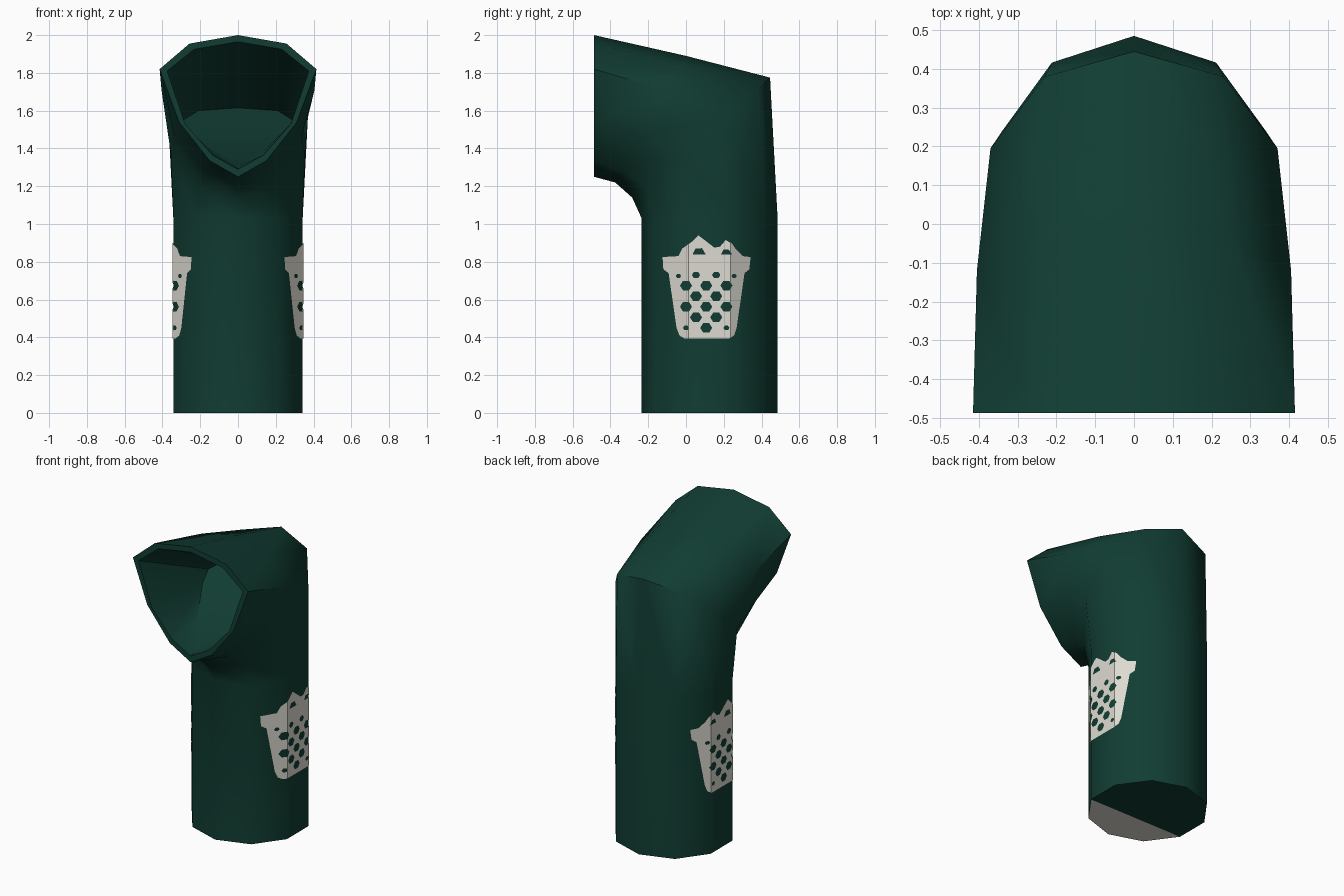
import bpy, bmesh, math
from mathutils import Vector

if "Cube" in bpy.data.objects:
    bpy.data.objects.remove(bpy.data.objects["Cube"])

R, CY = 0.36, 0.125          # shaft radius and its centre in y


def material(name, rgb):
    m = bpy.data.materials.new(name)
    m.diffuse_color = (*rgb, 1)
    m.use_nodes = True
    m.node_tree.nodes["Principled BSDF"].inputs["Base Color"].default_value = m.diffuse_color
    return m


green = material("dark green", (0.0055, 0.047, 0.033))
cream = material("warm white", (0.72, 0.70, 0.63))


def add_object(name, bm, mats):
    me = bpy.data.meshes.new(name)
    bm.to_mesh(me)
    bm.free()
    ob = bpy.data.objects.new(name, me)
    bpy.context.collection.objects.link(ob)
    for m in mats:
        me.materials.append(m)
    return ob


def full_ring(half):
    """Back-to-front half of a ten-sided ring, mirrored across x = 0."""
    return half + [(-x, y, z) for x, y, z in half[4:0:-1]]


def shaft_half(z):
    return [(R * math.sin(math.radians(36 * k)) if k % 5 else 0,
             CY + R * math.cos(math.radians(36 * k)), z) for k in range(6)]


# bent pipe: straight shaft, elbow, mouth, rim and inner pocket
mouth = [(0, 2.0), (.257, 1.955), (.415, 1.82), (.312, 1.54), (.15, 1.335), (0, 1.25)]
lip = [(0, 1.965), (.232, 1.925), (.375, 1.81), (.28, 1.53), (.135, 1.365), (0, 1.29)]
halves = [
    shaft_half(0),
    shaft_half(1.03),
    [(0, .445, 1.775), (.23, .38, 1.72), (.37, .195, 1.565),
     (.355, -.02, 1.37), (.205, -.215, 1.2), (0, -.285, 1.14)],
    [(0, 0, 1.89), (.245, -.03, 1.845), (.405, -.12, 1.71),
     (.335, -.24, 1.46), (.18, -.335, 1.28), (0, -.375, 1.22)],
    [(x, -.487, z) for x, z in mouth],
    [(x, -.487, z) for x, z in lip],
    [(0, .25, 1.615), (.21, .22, 1.6), (.29, .11, 1.55),
     (.268, .02, 1.5), (.125, -.25, 1.375), (0, -.38, 1.305)],
]
bm = bmesh.new()
rings = [[bm.verts.new(p) for p in full_ring(h)] for h in halves]
for a, b in zip(rings, rings[1:]):
    for i in range(10):
        j = (i + 1) % 10
        bm.faces.new((a[i], a[j], b[j], b[i]))
bm.faces.new(rings[-1])
# base in two pieces, the front one pale
base = rings[0]
bm.faces.new([base[i] for i in (7, 8, 9, 0, 1, 2, 3)])
bm.faces.new([base[i] for i in (3, 4, 5, 6, 7)]).material_index = 1
bmesh.ops.recalc_face_normals(bm, faces=bm.faces)
pipe = add_object("bent_pipe", bm, [green, cream])
bpy.context.view_layer.objects.active = pipe
pipe.select_set(True)
bpy.ops.object.shade_smooth_by_angle(angle=math.radians(50))
pipe.select_set(False)


# basket emblem: (y, z) outline with holes
outline = [(-.01, .395), (.23, .395), (.255, .41), (.268, .45), (.31, .74),
           (.335, .76), (.342, .825), (.3, .83), (.265, .865), (.245, .895), (.21, .915),
           (.18, .88), (.15, .875), (.105, .91), (.065, .94), (.03, .905),
           (-.02, .87), (-.04, .83), (-.124, .825), (-.12, .76), (-.092, .74),
           (-.05, .45), (-.035, .41)]
holes = [[(.035, .838), (.05, .87), (.085, .872), (.105, .838)],
         [(.185, .838), (.198, .865), (.225, .865), (.245, .838)]]


def hexagon(y, z, r):
    holes.append([(y + r * math.cos(math.pi * k / 3), z + r * .9 * math.sin(math.pi * k / 3))
                  for k in range(6)])


for row in range(6):
    z = .73 - row * .056
    ys = (.053, .16) if row % 2 == 0 else (0, .107, .214)
    for y in ys:
        hexagon(y, z, .022 if row == 0 else (.016 if row == 5 and y != .107 else .032))
for y in (-.04, .255):
    hexagon(y, .725, .014)


def surface_x(y):
    """x of the ten-sided shaft's wall at a given y."""
    pts = [(p[1], p[0]) for p in shaft_half(0)][::-1]
    for (y0, x0), (y1, x1) in zip(pts, pts[1:]):
        if y <= y1:
            return x0 + (x1 - x0) * (y - y0) / (y1 - y0)
    return 0


def emblem(name, side):
    bm = bmesh.new()
    for loop in [outline] + holes:
        vs = [bm.verts.new((0, y, z)) for y, z in loop]
        for i, v in enumerate(vs):
            bm.edges.new((v, vs[i - 1]))
    bmesh.ops.triangle_fill(bm, use_beauty=True, edges=bm.edges[:], normal=(1, 0, 0))
    # cut along the shaft's edges, then wrap onto its walls
    for p in shaft_half(0)[1:5]:
        bmesh.ops.bisect_plane(bm, geom=bm.verts[:] + bm.edges[:] + bm.faces[:],
                               plane_co=(0, p[1], 0), plane_no=(0, 1, 0))
    for v in bm.verts:
        v.co.x = side * (surface_x(v.co.y) + .004)
    bm.normal_update()
    for f in bm.faces:
        if f.normal.x * side < 0:
            f.normal_flip()
    add_object(name, bm, [cream])


emblem("basket_emblem_right", 1)
emblem("basket_emblem_left", -1)
